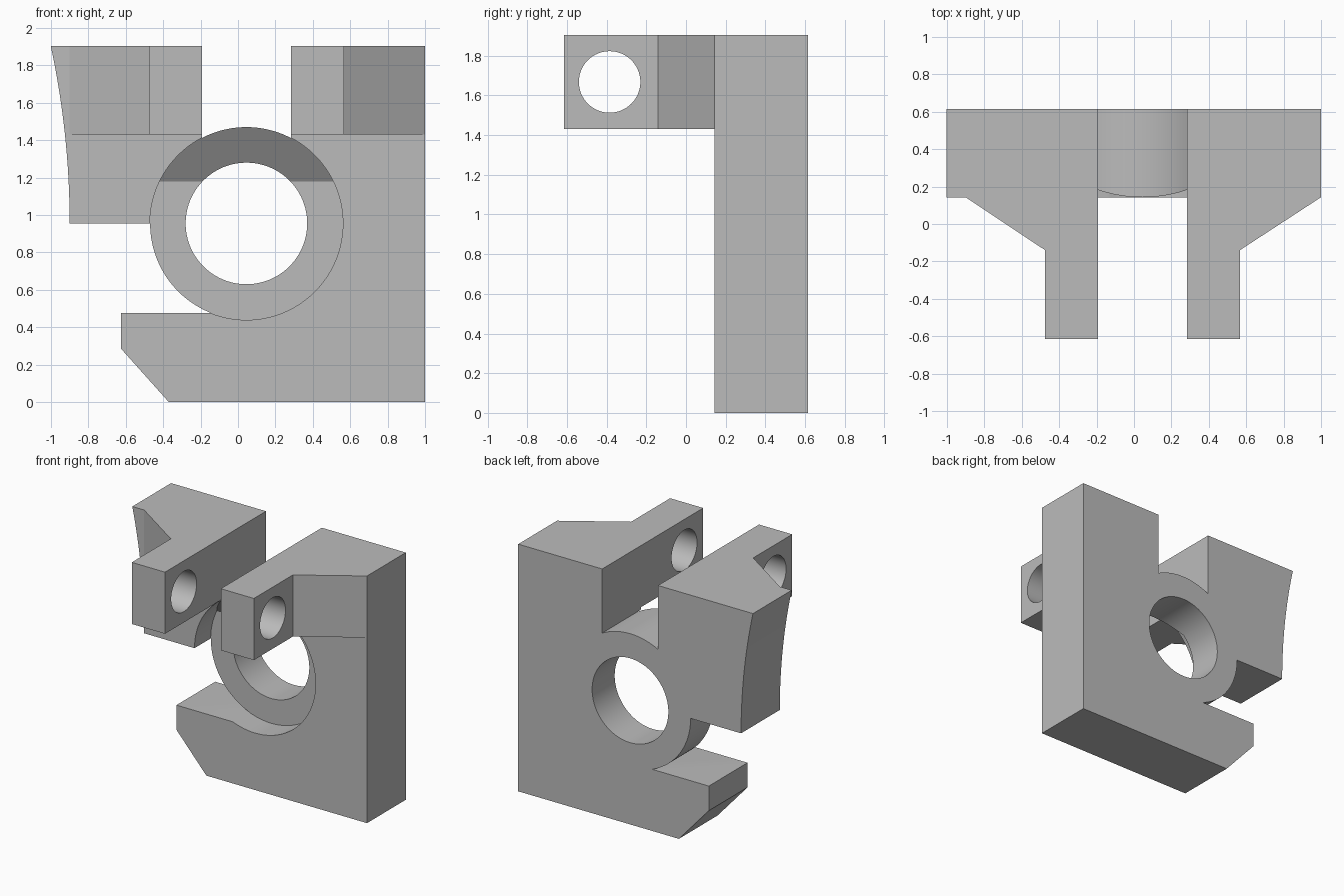
import bpy, bmesh, math
from mathutils import Vector

cube = bpy.data.objects.get("Cube")
if cube:
    bpy.data.objects.remove(cube, do_unlink=True)

grey = bpy.data.materials.new("plain_grey")
grey.use_nodes = True
GREY = (0.5, 0.5, 0.5, 1)
grey.diffuse_color = GREY
grey.node_tree.nodes["Principled BSDF"].inputs["Base Color"].default_value = GREY

CX, CZ, R = 0.045, 0.955, 0.515      # ring centre and outer radius
FRONT, BACK, FLOOR = 0.143, 0.615, 0.34
TOP, EAR_Z = 1.905, 1.43
INNER_L, INNER_R = -0.192, 0.284     # sides of the gap between the ears


def finish(bm, name):
    bmesh.ops.recalc_face_normals(bm, faces=bm.faces)
    mesh = bpy.data.meshes.new(name)
    bm.to_mesh(mesh)
    bm.free()
    mesh.materials.append(grey)
    obj = bpy.data.objects.new(name, mesh)
    bpy.context.collection.objects.link(obj)
    return obj


def prism(name, points, offset, cut=None):
    """Extrude a closed outline by offset, optionally trimmed by a plane."""
    bm = bmesh.new()
    face = bm.faces.new([bm.verts.new(p) for p in points])
    ext = bmesh.ops.extrude_face_region(bm, geom=[face])
    verts = [v for v in ext["geom"] if isinstance(v, bmesh.types.BMVert)]
    bmesh.ops.translate(bm, verts=verts, vec=offset)
    if cut:
        bmesh.ops.bisect_plane(bm, geom=bm.verts[:] + bm.edges[:] + bm.faces[:],
                               plane_co=cut[0], plane_no=cut[1], clear_outer=True)
        bmesh.ops.holes_fill(bm, edges=[e for e in bm.edges if e.is_boundary])
    return finish(bm, name)


def arc(cx, cz, r, start, end, n):
    return [(cx + r * math.cos(start + (end - start) * i / n),
             cz + r * math.sin(start + (end - start) * i / n)) for i in range(n + 1)]


def circle(cx, cz, r, n=96):
    return arc(cx, cz, r, 0, math.tau, n)[:-1]


def combine(target, tool, operation):
    mod = target.modifiers.new(operation, "BOOLEAN")
    mod.operation, mod.object, mod.solver = operation, tool, "EXACT"
    bpy.context.view_layer.objects.active = target
    bpy.ops.object.modifier_apply(modifier=mod.name)
    bpy.data.objects.remove(tool, do_unlink=True)


# Main plate outline: base, ring arcs and the hollow-curved left edge
SHELF = 0.475
a_right = math.acos((INNER_R - CX) / R)
a_left = math.acos((INNER_L - CX) / R)
a_shelf = math.pi + math.asin((CZ - SHELF) / R)
BOW = 4.5
bow = arc(-0.9 - BOW, CZ, BOW, math.asin((TOP - CZ) / BOW), 0, 16)
outline = [(-0.37, 0), (1, 0), (1, TOP), (INNER_R, TOP)]
outline += arc(CX, CZ, R, a_right, a_left, 24)
outline += [(INNER_L, TOP)] + bow
outline += arc(CX, CZ, R, math.pi, a_shelf, 24)
outline += [(-0.625, SHELF), (-0.625, 0.285)]
body = prism("bracket_body", [(x, FRONT, z) for x, z in outline], (0, BACK - FRONT, 0))

# Round recess in the front, with a sloping ceiling
slope = Vector((0, CZ + R - 1.18, FLOOR - FRONT)).normalized()
recess = prism("recess_cutter", [(x, -1, z) for x, z in circle(CX, CZ, R + 0.001)],
               (0, 1 + FLOOR, 0), ((0, FRONT, CZ + R), slope))
combine(body, recess, "DIFFERENCE")

# Main bore
bore = prism("bore_cutter", [(x, -1, z) for x, z in circle(CX, CZ, 0.325)], (0, 2, 0))
combine(body, bore, "DIFFERENCE")

# Two ears with sloping outer shoulders
for name, inner, outer, root in (("left_ear", INNER_R, 0.566, 1),
                                 ("right_ear", INNER_L, -0.475, -0.9)):
    plan = [(inner, -BACK), (outer, -BACK), (outer, -0.14),
            (root, FRONT), (root, 0.2), (inner, 0.2)]
    ear = prism(name, [(x, y, EAR_Z) for x, y in plan], (0, 0, TOP - EAR_Z))
    combine(body, ear, "UNION")

# Cross hole through both ears
pin = prism("pin_cutter", [(-0.8, y, z) for y, z in circle(-0.385, 1.668, 0.155, 64)],
            (1.6, 0, 0))
combine(body, pin, "DIFFERENCE")

bpy.ops.object.select_all(action="DESELECT")
body.select_set(True)
bpy.context.view_layer.objects.active = body
bpy.ops.object.shade_smooth_by_angle(angle=math.radians(25))
